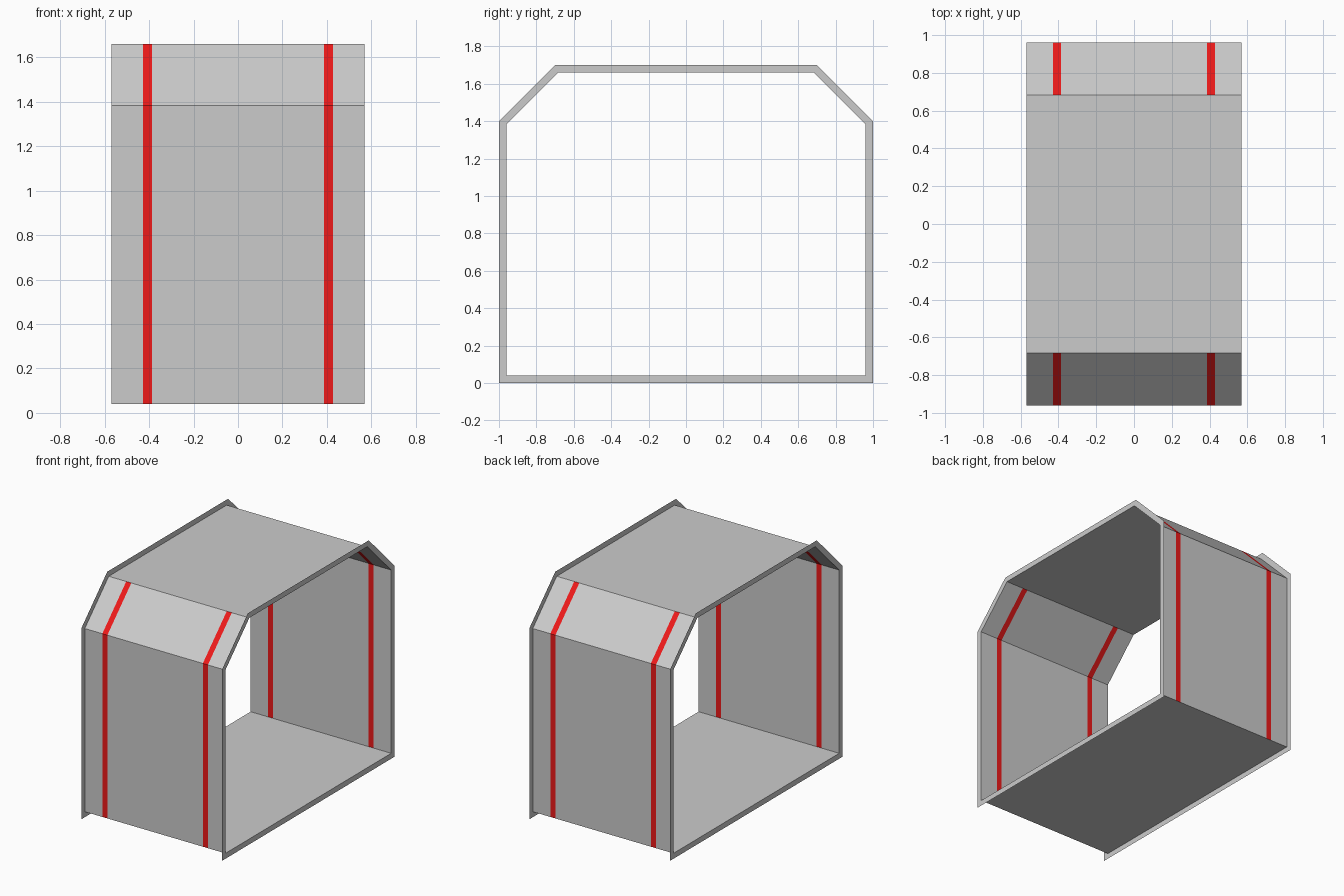
import bpy

if "Cube" in bpy.data.objects:
    bpy.data.objects.remove(bpy.data.objects["Cube"])

W = 0.57                      # half length of the tunnel
S0, S1 = 0.387, 0.428         # stripe edges

# Half cross-sections (y, z) from floor to roof; the panels follow the inner one
inner = [(0.96, 0.04), (0.96, 1.383), (0.683, 1.66)]
outer = [(1.0, 0.0), (1.0, 1.4), (0.7, 1.7)]

red = bpy.data.materials.new("red")
red.diffuse_color = (0.85, 0.01, 0.01, 1)
red.use_nodes = True
red.node_tree.nodes["Principled BSDF"].inputs["Base Color"].default_value = red.diffuse_color


def make(name, verts, faces, mat=None):
    me = bpy.data.meshes.new(name)
    me.from_pydata(verts, [], faces)
    ob = bpy.data.objects.new(name, me)
    bpy.context.collection.objects.link(ob)
    if mat:
        me.materials.append(mat)
    return ob


def sheet(name, path, x0, x1, mat=None):
    """Sweep an open (y, z) path along x."""
    verts = [(x, y, z) for y, z in path for x in (x0, x1)]
    faces = [(2 * i, 2 * i + 1, 2 * i + 3, 2 * i + 2) for i in range(len(path) - 1)]
    return make(name, verts, faces, mat)


def mirrored(half):
    return [(-y, z) for y, z in half] + half[::-1]


# Side walls with sloped shoulders, split by the red stripes
front = [(-y, z) for y, z in inner]
back = inner[::-1]
for side, path in (("front", front), ("back", back)):
    sheet(side + "_wall_left", path, -W, -S1)
    sheet(side + "_stripe_left", path, -S1, -S0, red)
    sheet(side + "_wall_middle", path, -S0, S0)
    sheet(side + "_stripe_right", path, S0, S1, red)
    sheet(side + "_wall_right", path, S1, W)

# Roof and floor
sheet("roof", [front[-1], back[0]], -W, W)
sheet("floor", [back[-1], front[0]], -W, W)

# Flat flange around each open end
ring_in, ring_out = mirrored(inner), mirrored(outer)
n = len(ring_in)
for name, x in (("left_flange", -W), ("right_flange", W)):
    verts = [(x, y, z) for y, z in ring_in + ring_out]
    faces = [(i, (i + 1) % n, n + (i + 1) % n, n + i) for i in range(n)]
    if x < 0:
        faces = [f[::-1] for f in faces]
    make(name, verts, faces)
